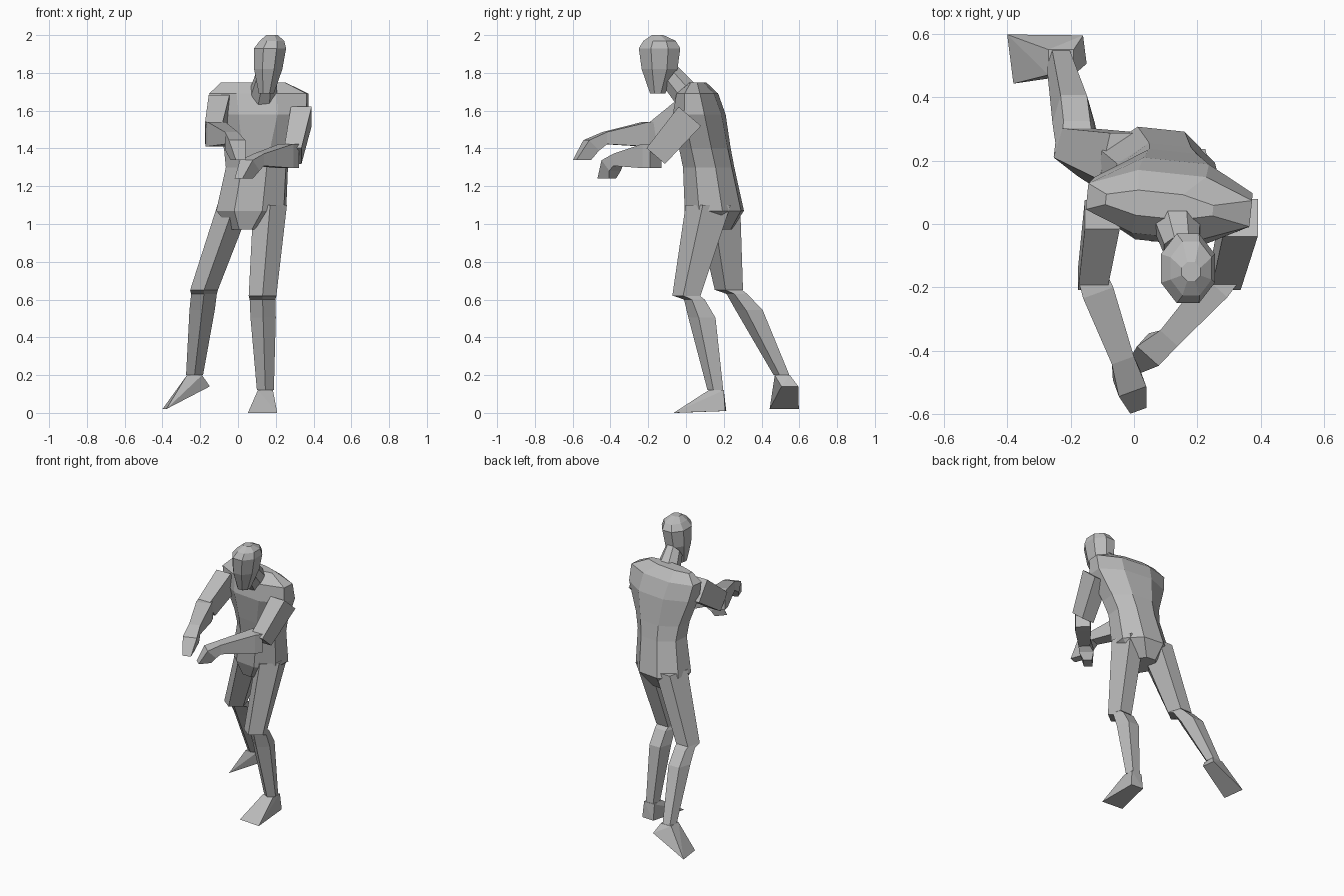
import bpy
import bmesh
from math import sin, cos, radians
from mathutils import Vector

default_cube = bpy.data.objects.get("Cube")
if default_cube:
    bpy.data.objects.remove(default_cube, do_unlink=True)

# One flat grey for the whole figure
grey = bpy.data.materials.new("plain_grey")
grey.use_nodes = True
grey_value = (0.5, 0.5, 0.5, 1)
grey.diffuse_color = grey_value
grey.node_tree.nodes["Principled BSDF"].inputs["Base Color"].default_value = grey_value

X, Y, Z = Vector((1, 0, 0)), Vector((0, 1, 0)), Vector((0, 0, 1))


def regular_profile(sides, start_angle, radius):
    """Corners of a regular polygon, as side and depth factors."""
    angles = [radians(start_angle + 360 * i / sides) for i in range(sides)]
    return [(radius * cos(angle), radius * sin(angle)) for angle in angles]


# Cross-sections: faceted body, leg ridged along the front, boxy arm
BODY = regular_profile(sides=8, start_angle=22.5, radius=1.08)
LEG = regular_profile(sides=5, start_angle=-90, radius=1.1)
ARM = regular_profile(sides=4, start_angle=45, radius=1.3)


def finish(name, bm):
    """Turn a bmesh into a flat shaded grey object."""
    bmesh.ops.recalc_face_normals(bm, faces=bm.faces[:])
    mesh = bpy.data.meshes.new(name)
    bm.to_mesh(mesh)
    bm.free()
    mesh.materials.append(grey)
    part = bpy.data.objects.new(name, mesh)
    bpy.context.collection.objects.link(part)


def loft(name, profile, sections):
    """Skin a profile through sections of centre, side vector, depth vector."""
    bm = bmesh.new()
    rings = [[bm.verts.new(centre + side * u + depth * v) for u, v in profile]
             for centre, side, depth in sections]
    for lower, upper in zip(rings, rings[1:]):
        for i in range(len(profile)):
            bm.faces.new((lower[i - 1], lower[i], upper[i], upper[i - 1]))
    bm.faces.new(rings[0])
    bm.faces.new(rings[-1])
    finish(name, bm)


def upright_loft(name, side, depth, rows):
    """Loft a body part from rows of position, half width, half depth."""
    loft(name, BODY, [(Vector(position), side * half_width, depth * half_depth)
                      for position, half_width, half_depth in rows])


def hull(name, points):
    """Wrap a faceted solid around a few corner points."""
    bm = bmesh.new()
    bmesh.ops.convex_hull(bm, input=[bm.verts.new(point) for point in points])
    loose = [vert for vert in bm.verts if not vert.link_faces]
    bmesh.ops.delete(bm, geom=loose, context="VERTS")
    finish(name, bm)


def build_leg(side_name, hip, knee, ankle, toe, heel):
    """Thigh, shin and wedge foot, strung along the joints."""
    loft(side_name + "_thigh", LEG, [
        (hip, X * 0.085, Y * 0.12),
        (knee, X * 0.07, Y * 0.075),
    ])
    # The shin starts a little behind the kneecap and swells into a calf
    shin_top = knee + Y * 0.04 - Z * 0.02
    calf = shin_top.lerp(ankle, 0.2) + Y * 0.02
    loft(side_name + "_shin", LEG, [
        (knee, X * 0.07, Y * 0.07),
        (shin_top, X * 0.065, Y * 0.055),
        (calf, X * 0.064, Y * 0.072),
        (ankle, X * 0.043, Y * 0.042),
    ])
    across = Z.cross(toe - heel).normalized()
    corners = []
    for sign in (-1, 1):
        corners.append(toe + across * sign * 0.078)
        corners.append(heel + across * sign * 0.045)
        for offset in (-Y, Y):
            corners.append(ankle + X * sign * 0.04 + offset * 0.04)
    hull(side_name + "_foot", corners)


def build_arm(side_name, shoulder, elbow, wrist, fingertip):
    """Upper arm, forearm and drooping hand, strung along the joints."""
    upper_depth = X.cross(elbow - shoulder).normalized()
    loft(side_name + "_upper_arm", ARM, [
        (shoulder, X * 0.06, upper_depth * 0.085),
        (elbow, X * 0.05, upper_depth * 0.07),
    ])
    across = Z.cross(wrist - elbow).normalized()
    forward = across.cross(Z)
    loft(side_name + "_forearm", ARM, [
        (elbow, across * 0.05, Z * 0.07),
        (elbow + forward * 0.05, across * 0.055, Z * 0.07),
        (wrist, across * 0.04, Z * 0.035),
    ])
    knuckles = wrist.lerp(fingertip, 0.6) + Z * 0.03
    loft(side_name + "_hand", ARM, [
        (wrist, across * 0.04, Z * 0.035),
        (knuckles, across * 0.05, (Z + forward) * 0.03),
        (fingertip, across * 0.03, forward * 0.045),
    ])


# Torso, from crotch to collar, turned a little to one side
turn = radians(-6)
torso_side = Vector((cos(turn), sin(turn), 0))
upright_loft("torso", torso_side, Z.cross(torso_side), [
    ((0.05, 0.14, 0.97), 0.08, 0.1),
    ((0.07, 0.15, 1.07), 0.18, 0.15),
    ((0.1, 0.12, 1.3), 0.16, 0.13),
    ((0.11, 0.1, 1.4), 0.18, 0.13),
    ((0.12, 0.07, 1.58), 0.25, 0.13),
    ((0.11, 0.06, 1.69), 0.26, 0.1),
    ((0.08, 0.06, 1.75), 0.17, 0.04),
])

# Neck leaning forward, and head
upright_loft("neck", X, Vector((0, 0.6, 0.8)), [
    ((0.13, 0.03, 1.65), 0.08, 0.08),
    ((0.15, -0.08, 1.78), 0.055, 0.065),
])
upright_loft("head", X, Y, [
    ((0.15, -0.15, 1.69), 0.04, 0.04),
    ((0.16, -0.14, 1.82), 0.075, 0.095),
    ((0.17, -0.14, 1.93), 0.085, 0.11),
    ((0.18, -0.14, 1.97), 0.065, 0.085),
    ((0.18, -0.15, 2), 0.03, 0.03),
])

# Standing leg, then trailing leg with its foot tipped outwards
build_leg(
    "left",
    hip=Vector((0.17, 0.13, 1.1)),
    knee=Vector((0.13, 0.01, 0.62)),
    ankle=Vector((0.145, 0.16, 0.12)),
    toe=Vector((0.13, -0.06, 0)),
    heel=Vector((0.15, 0.21, 0.01)),
)
build_leg(
    "right",
    hip=Vector((-0.02, 0.18, 1.1)),
    knee=Vector((-0.18, 0.235, 0.65)),
    ankle=Vector((-0.23, 0.51, 0.2)),
    toe=Vector((-0.39, 0.52, 0.02)),
    heel=Vector((-0.155, 0.55, 0.14)),
)

# Left arm bent across the body, right arm reaching forward
build_arm(
    "left",
    shoulder=Vector((0.335, 0.02, 1.57)),
    elbow=Vector((0.29, -0.16, 1.36)),
    wrist=Vector((0.11, -0.36, 1.34)),
    fingertip=Vector((0.03, -0.42, 1.24)),
)
build_arm(
    "right",
    shoulder=Vector((-0.1, 0.03, 1.62)),
    elbow=Vector((-0.13, -0.17, 1.475)),
    wrist=Vector((-0.035, -0.43, 1.455)),
    fingertip=Vector((0, -0.55, 1.34)),
)
